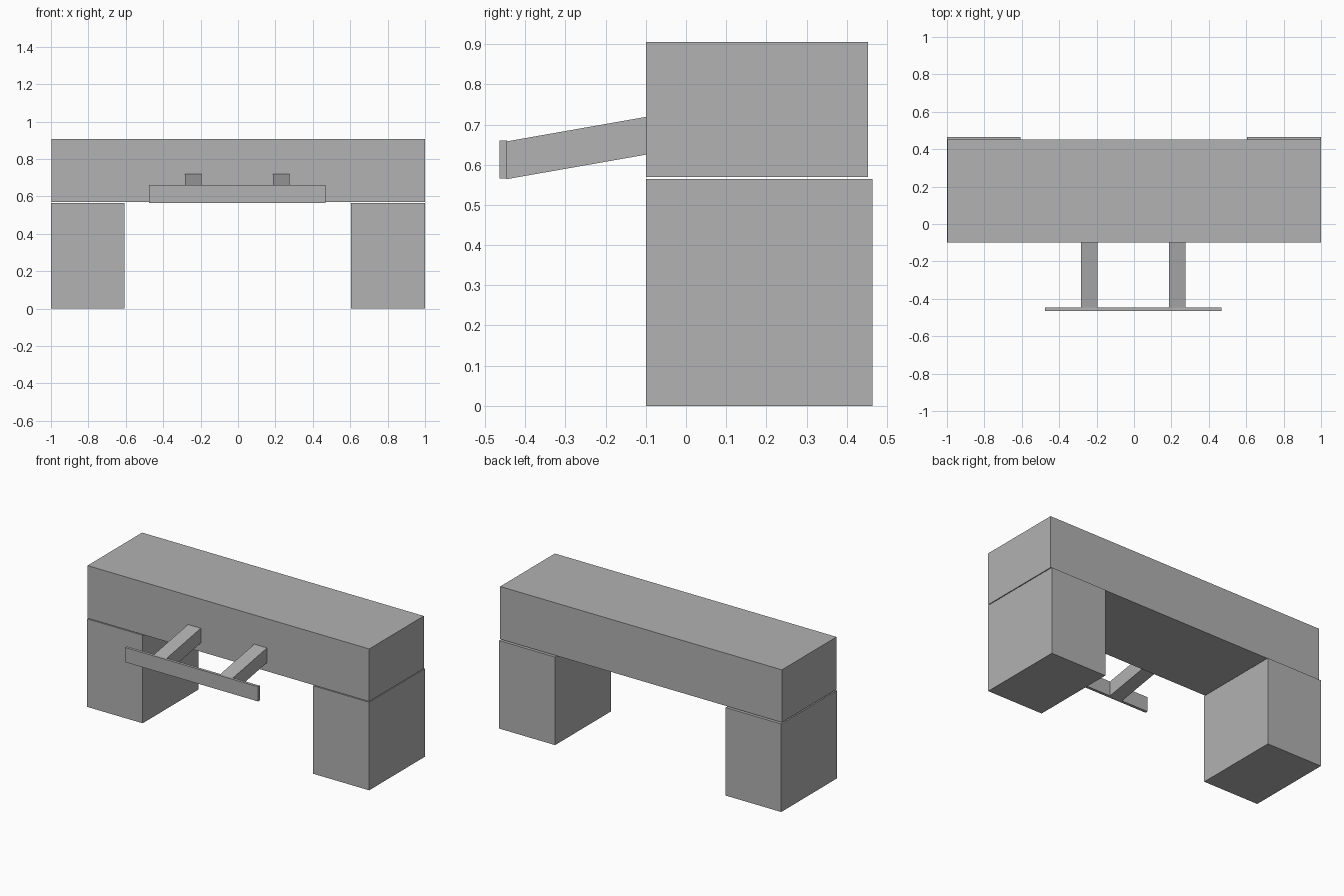
import bpy
import bmesh
from mathutils import Vector

cube = bpy.data.objects.get("Cube")
if cube:
    bpy.data.objects.remove(cube, do_unlink=True)

# One plain grey for every part
GREY = (0.445, 0.445, 0.445, 1.0)
grey = bpy.data.materials.new("plain_grey")
grey.use_nodes = True
grey.diffuse_color = GREY
grey.node_tree.nodes["Principled BSDF"].inputs["Base Color"].default_value = GREY


def extrude_profile(name, x0, x1, profile):
    """Extrude a side (y, z) profile from x0 to x1."""
    bm = bmesh.new()
    face = bm.faces.new([bm.verts.new((x0, y, z)) for y, z in profile])
    result = bmesh.ops.extrude_face_region(bm, geom=[face])
    moved = [v for v in result["geom"] if isinstance(v, bmesh.types.BMVert)]
    bmesh.ops.translate(bm, verts=moved, vec=Vector((x1 - x0, 0, 0)))
    bmesh.ops.recalc_face_normals(bm, faces=bm.faces)
    mesh = bpy.data.meshes.new(name)
    bm.to_mesh(mesh)
    bm.free()
    mesh.materials.append(grey)
    obj = bpy.data.objects.new(name, mesh)
    bpy.context.collection.objects.link(obj)
    return obj


def box(name, x, y, z):
    profile = [(y[0], z[0]), (y[1], z[0]), (y[1], z[1]), (y[0], z[1])]
    return extrude_profile(name, x[0], x[1], profile)


# Long beam resting just above two block legs
FRONT = -0.1
box("top_beam", (-0.997, 1.0), (FRONT, 0.453), (0.569, 0.906))
box("right_leg", (-1.0, -0.606), (FRONT, 0.464), (0, 0.564))
box("left_leg", (0.603, 1.0), (FRONT, 0.464), (0, 0.564))

# Sloping arms that carry the front rail
arm_profile = [(-0.447, 0.564), (FRONT, 0.625), (FRONT, 0.719), (-0.447, 0.658)]
for side, x in (("right", -0.284), ("left", 0.186)):
    extrude_profile(side + "_arm", x, x + 0.09, arm_profile)
box("front_rail", (-0.475, 0.467), (-0.464, -0.446), (0.566, 0.66))
